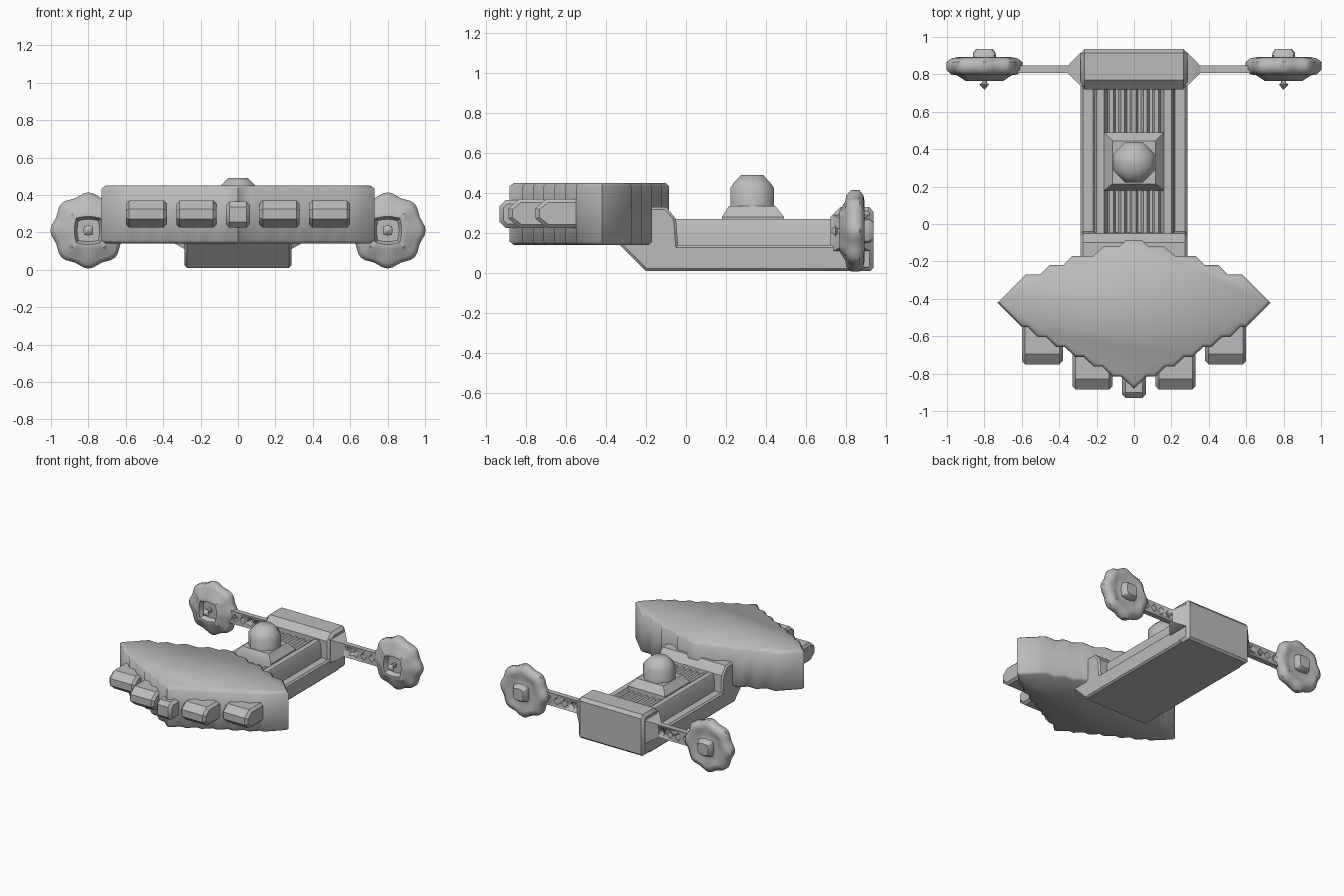
import bpy, bmesh, math
from mathutils import Vector

cube = bpy.data.objects.get("Cube")
if cube:
    bpy.data.objects.remove(cube, do_unlink=True)

grey = bpy.data.materials.new("hull_grey")
grey.use_nodes = True
grey.diffuse_color = (0.5, 0.5, 0.5, 1)
grey.node_tree.nodes["Principled BSDF"].inputs["Base Color"].default_value = (0.5, 0.5, 0.5, 1)


def finish(bm, name, angle=35):
    bmesh.ops.recalc_face_normals(bm, faces=bm.faces)
    mesh = bpy.data.meshes.new(name)
    bm.to_mesh(mesh)
    bm.free()
    mesh.materials.append(grey)
    obj = bpy.data.objects.new(name, mesh)
    bpy.context.collection.objects.link(obj)
    bpy.ops.object.select_all(action='DESELECT')
    obj.select_set(True)
    bpy.context.view_layer.objects.active = obj
    bpy.ops.object.shade_smooth_by_angle(angle=math.radians(angle))
    return obj


def prism(name, outline, axis, lo, hi, bevel=0.0, angle=35):
    """Extrude an outline along an axis; bevel softens both end rims."""
    def place(p, t):
        q = list(p)
        q.insert(axis, t)
        return Vector(q)
    bm = bmesh.new()
    a = [bm.verts.new(place(p, lo)) for p in outline]
    b = [bm.verts.new(place(p, hi)) for p in outline]
    caps = [bm.faces.new(a), bm.faces.new(b)]
    n = len(outline)
    for i in range(n):
        j = (i + 1) % n
        bm.faces.new((a[i], a[j], b[j], b[i]))
    bmesh.ops.recalc_face_normals(bm, faces=bm.faces)
    if bevel:
        rims = list({e for f in caps for e in f.edges})
        bmesh.ops.bevel(bm, geom=rims, offset=bevel, segments=1, affect='EDGES')
    return finish(bm, name, angle)


def loft(name, rings, angle=35):
    """Skin a list of equal-length point rings, closing both ends."""
    bm = bmesh.new()
    loops = [[bm.verts.new(p) for p in ring] for ring in rings]
    n = len(rings[0])
    for r, s in zip(loops, loops[1:]):
        for i in range(n):
            j = (i + 1) % n
            bm.faces.new((r[i], r[j], s[j], s[i]))
    bm.faces.new(loops[0])
    bm.faces.new(loops[-1])
    return finish(bm, name, angle)


def rect_xy(x, y0, y1, z):
    return [(-x, y0, z), (x, y0, z), (x, y1, z), (-x, y1, z)]


# Wide arrow-shaped head with stepped edges, mirrored about x = 0
half = []
for i in range(5):
    x, y = 0.07 + 0.1 * i, -0.815 + 0.0525 * i
    half += [(x, y), (x + 0.045, y)]
half += [(0.57, -0.55), (0.6, -0.55), (0.73, -0.42), (0.58, -0.27), (0.5, -0.27),
         (0.45, -0.22), (0.38, -0.22), (0.33, -0.17), (0.22, -0.17),
         (0.16, -0.12), (0.08, -0.12), (0.04, -0.085)]
outline = [(0, -0.88)] + half + [(-x, y) for x, y in reversed(half)]
prism("head", outline, 2, 0.14, 0.45, 0.016, 50)

# Wedge-fronted blocks along the front of the head
for side, label in ((1, "left"), (-1, "right")):
    for part, x0, x1, front in (("inner", 0.115, 0.33, -0.885), ("outer", 0.38, 0.6, -0.75)):
        wedge = [(front + 0.3, 0.225), (front + 0.055, 0.225), (front, 0.27),
                 (front, 0.325), (front + 0.055, 0.37), (front + 0.3, 0.37)]
        lo, hi = sorted((side * x0, side * x1))
        prism(f"{label}_{part}_front_block", wedge, 0, lo, hi, 0.018)
nose = [(-0.7, 0.225), (-0.9, 0.225), (-0.93, 0.255), (-0.93, 0.335), (-0.9, 0.365), (-0.7, 0.365)]
prism("nose_block", nose, 0, -0.065, 0.065, 0.02)

# Lower hull and neck
hull = [(-0.33, 0.14), (-0.2, 0.01), (0.85, 0.01), (0.85, 0.14), (-0.04, 0.14),
        (-0.05, 0.27), (-0.1, 0.33), (-0.33, 0.33)]
prism("hull", hull, 0, -0.285, 0.285, 0.012)

# Raised spine with lengthwise ribs between two rails
ribs = []
for i in range(5):
    c = -0.12 + 0.06 * i
    ribs += [(c - 0.022, 0.225), (c - 0.01, 0.25), (c + 0.01, 0.25), (c + 0.022, 0.225)]
spine = [(-0.22, 0.13), (-0.21, 0.25), (-0.2, 0.27), (-0.16, 0.27)] + ribs + \
        [(0.16, 0.27), (0.2, 0.27), (0.21, 0.25), (0.22, 0.13)]
prism("ribbed_spine", spine, 1, -0.08, 0.8)

# Turret platform and eight-sided dome
loft("turret_platform", [rect_xy(0.16, 0.18, 0.49, 0.2), rect_xy(0.16, 0.18, 0.49, 0.28),
                         rect_xy(0.115, 0.215, 0.445, 0.335)])
dome = []
for r, z in ((0.118, 0.3), (0.118, 0.425), (0.095, 0.455), (0.058, 0.49)):
    angles = [math.pi / 8 + i * math.pi / 4 for i in range(8)]
    dome.append([(r * math.cos(t), 0.33 + r * math.sin(t), z) for t in angles])
loft("turret_dome", dome, 50)

# Rear engine block
engine = [(0.72, 0.01), (0.92, 0.01), (0.935, 0.025), (0.935, 0.305),
          (0.915, 0.33), (0.77, 0.33), (0.72, 0.28)]
prism("engine_block", engine, 0, -0.285, 0.285, 0.02)


def rect_yz(x, hy, hz):
    return [(x, 0.827 - hy, 0.2 - hz), (x, 0.827 + hy, 0.2 - hz),
            (x, 0.827 + hy, 0.2 + hz), (x, 0.827 - hy, 0.2 + hz)]


# Pierced arms and scalloped wheels
wheel_profile = [(0.935, 0.045), (0.915, 0.06), (0.885, 0.062), (0.875, 0.1), (0.892, 0.14),
                 (0.885, 0.17), (0.865, 0.195), (0.825, 0.195), (0.8, 0.17), (0.795, 0.14),
                 (0.765, 0.1), (0.765, 0.075), (0.8, 0.06), (0.8, 0.014), (0.755, 0.014),
                 (0.745, 0.026), (0.72, 0.002)]
for side, label in ((1, "left"), (-1, "right")):
    loft(f"{label}_arm_root", [rect_yz(side * 0.27, 0.09, 0.09), rect_yz(side * 0.285, 0.09, 0.09),
                               rect_yz(side * 0.355, 0.018, 0.05)])
    lo, hi = sorted((side * 0.3, side * 0.66))
    arm = prism(f"{label}_arm", [(0.807, 0.15), (0.847, 0.15), (0.847, 0.25), (0.807, 0.25)], 0, lo, hi)
    for i in range(4):
        cx = side * (0.39 + 0.067 * i)
        diamond = [(cx - 0.026, 0.2), (cx, 0.168), (cx + 0.026, 0.2), (cx, 0.232)]
        cutter = prism("hole_cutter", diamond, 1, 0.7, 0.95)
        cutter.hide_render = True
        mod = arm.modifiers.new("hole", 'BOOLEAN')
        mod.object, mod.operation, mod.solver = cutter, 'DIFFERENCE', 'EXACT'
        bpy.context.view_layer.objects.active = arm
        bpy.ops.object.modifier_apply(modifier=mod.name)
        bpy.data.objects.remove(cutter, do_unlink=True)

    rings = []
    for y, r in wheel_profile:
        ring = []
        for i in range(48):
            t = 2 * math.pi * i / 48
            c, s = math.cos(t), math.sin(t)
            # Petalled rim, squarish hub
            k = 1 + 0.045 * math.cos(8 * t) if r > 0.13 else max(abs(c), abs(s)) ** -0.6
            ring.append((side * 0.8 + r * k * c, y, 0.21 + r * k * s))
        rings.append(ring)
    loft(f"{label}_wheel", rings, 50)
